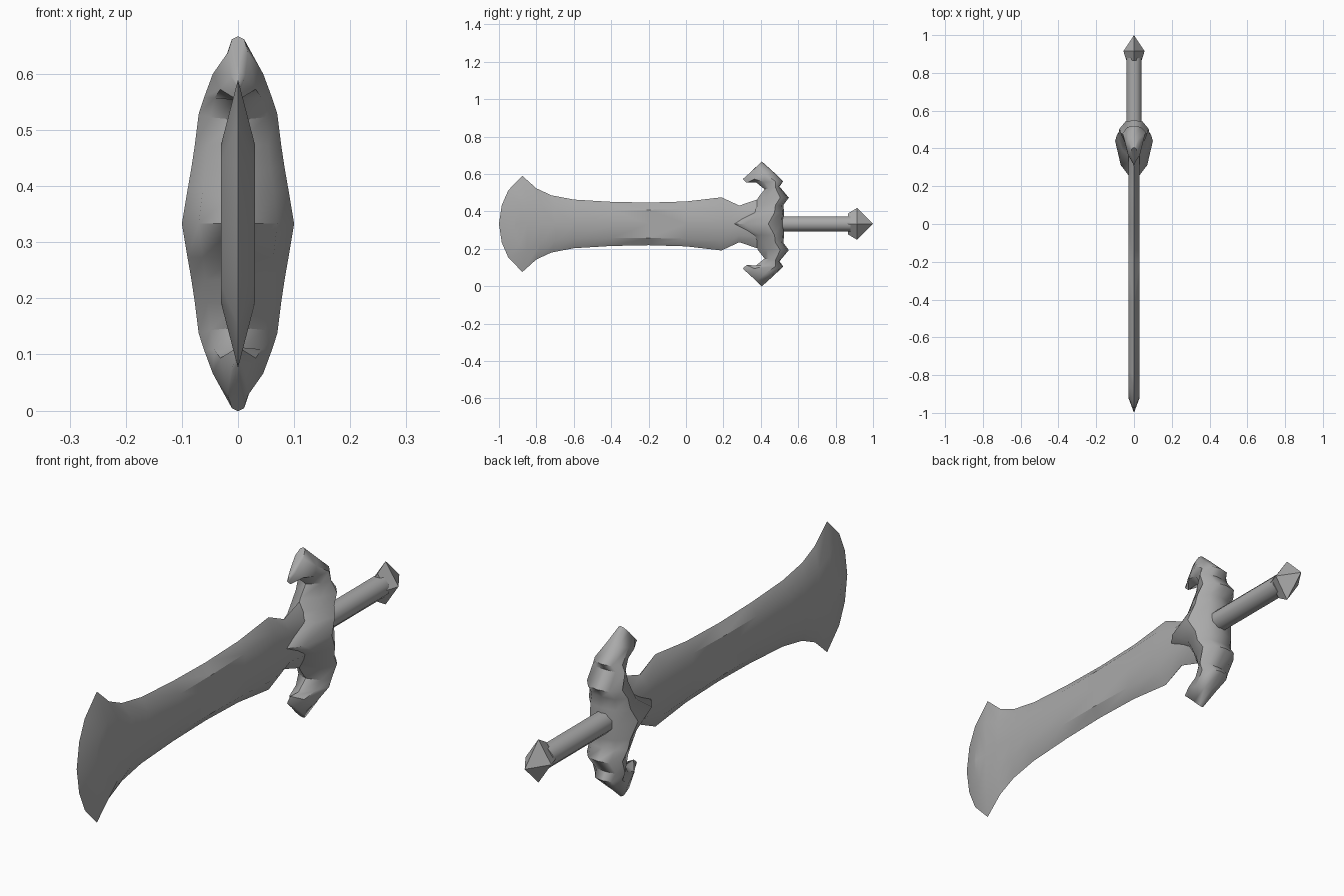
import bpy, bmesh
from math import sin, cos, pi

cube = bpy.data.objects.get("Cube")
if cube:
    bpy.data.objects.remove(cube, do_unlink=True)

MID = 0.333  # height of the sword's long axis

steel = bpy.data.materials.new("grey steel")
steel.use_nodes = True
GREY = (0.4, 0.4, 0.4, 1)
steel.diffuse_color = GREY
steel.node_tree.nodes["Principled BSDF"].inputs["Base Color"].default_value = GREY


def finish(name, bm, angle):
    """Turn a bmesh into a named, shaded object on the sword's axis."""
    bmesh.ops.remove_doubles(bm, verts=bm.verts, dist=0.0005)
    bmesh.ops.recalc_face_normals(bm, faces=bm.faces)
    mesh = bpy.data.meshes.new(name)
    bm.to_mesh(mesh)
    bm.free()
    mesh.materials.append(steel)
    obj = bpy.data.objects.new(name, mesh)
    bpy.context.collection.objects.link(obj)
    obj.location.z = MID
    bpy.ops.object.select_all(action="DESELECT")
    obj.select_set(True)
    bpy.context.view_layer.objects.active = obj
    bpy.ops.object.shade_smooth_by_angle(angle=angle)
    return obj


def loft(name, rings, angle):
    """Skin a list of equally long closed rings and cap both ends."""
    bm = bmesh.new()
    loops = [[bm.verts.new(p) for p in ring] for ring in rings]
    for a, b in zip(loops, loops[1:]):
        for i in range(len(a)):
            j = (i + 1) % len(a)
            bm.faces.new((a[i], a[j], b[j], b[i]))
    bm.faces.new(loops[0])
    bm.faces.new(loops[-1])
    return finish(name, bm, angle)


# Blade: sharp outline, with a flat raised middle on both sides
# (edge y, edge height, middle y, middle height)
stations = [
    (-1.0, 0.0, -0.92, 0.0), (-0.985, 0.1, -0.91, 0.06),
    (-0.95, 0.18, -0.89, 0.11), (-0.875, 0.257, -0.85, 0.142),
    (-0.8, 0.19, -0.78, 0.11), (-0.72, 0.153, -0.7, 0.09),
    (-0.6, 0.13, -0.6, 0.08), (-0.4, 0.118, -0.4, 0.075),
    (-0.2, 0.114, -0.2, 0.075), (0.0, 0.12, 0.0, 0.08),
    (0.19, 0.142, 0.18, 0.09), (0.285, 0.098, 0.28, 0.06),
    (0.38, 0.13, 0.38, 0.07),
]
blade = bmesh.new()
for up in (1, -1):
    for side in (1, -1):
        edge = [blade.verts.new((0, s[0], up * s[1])) for s in stations]
        ridge = [blade.verts.new((side * 0.03, s[2], up * s[3])) for s in stations]
        axis = [blade.verts.new((side * 0.03, s[2], 0)) for s in stations]
        for i in range(len(stations) - 1):
            blade.faces.new((edge[i], edge[i + 1], ridge[i + 1], ridge[i]))
            if i == 0:
                blade.faces.new((ridge[0], ridge[1], axis[1]))
            else:
                blade.faces.new((ridge[i], ridge[i + 1], axis[i + 1], axis[i]))
finish("blade", blade, 0.6)

# Guard: swelling centre, spurs at the back and hooked ends
# (front y, front height, back y, back height, half width)
sections = [
    (0.22, 0.0, 0.525, 0.0, 0.1), (0.34, 0.06, 0.525, 0.06, 0.09),
    (0.37, 0.1, 0.52, 0.1, 0.083), (0.385, 0.14, 0.55, 0.14, 0.077),
    (0.42, 0.185, 0.5, 0.2, 0.07), (0.375, 0.222, 0.52, 0.228, 0.06),
    (0.325, 0.22, 0.46, 0.285, 0.045), (0.31, 0.232, 0.405, 0.334, 0.018),
    (0.304, 0.24, 0.355, 0.285, 0.004),
]
section_shape = [(0, 0), (0.7, 0.3), (1, 0.72), (0.6, 0.95),
                 (0, 1), (-0.6, 0.95), (-1, 0.72), (-0.7, 0.3)]


def guard_ring(section, up):
    yf, zf, yb, zb, w = section
    return [(sx * w, yf + (yb - yf) * t, up * (zf + (zb - zf) * t))
            for sx, t in section_shape]


rings = [guard_ring(s, -1) for s in reversed(sections[1:])]
rings += [guard_ring(s, 1) for s in sections]
loft("guard", rings, 0.9)


def round_ring(y, rx, rz, sides, turn=0.0):
    return [(rx * cos(2 * pi * i / sides + turn), y, rz * sin(2 * pi * i / sides + turn))
            for i in range(sides)]


# Grip
loft("grip", [round_ring(y, 0.043, 0.043, 8, pi / 8) for y in (0.47, 0.88)], 0.9)

# Pommel: faceted four-sided gem
loft("pommel", [round_ring(0.865, 0.04, 0.055, 4), round_ring(0.915, 0.056, 0.085, 4),
                round_ring(1.0, 0.0003, 0.0003, 4)], 0.3)
